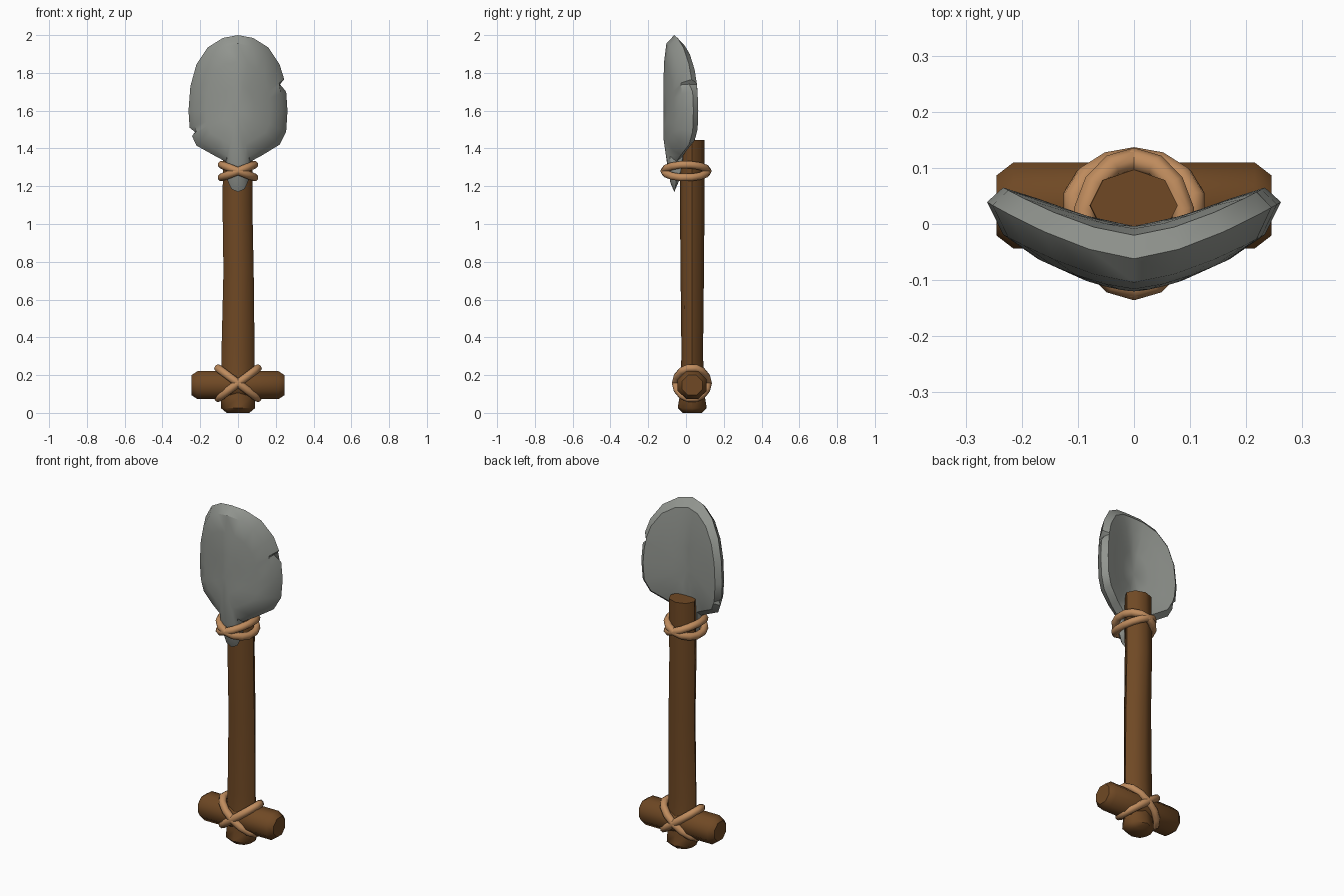
import bpy, bmesh
from math import sin, cos, pi, radians
from mathutils import Vector, Matrix

if "Cube" in bpy.data.objects:
    bpy.data.objects.remove(bpy.data.objects["Cube"])


def material(name, rgb):
    m = bpy.data.materials.new(name)
    m.diffuse_color = (*rgb, 1)
    m.use_nodes = True
    m.node_tree.nodes["Principled BSDF"].inputs["Base Color"].default_value = m.diffuse_color
    return m


WOOD = material("brown wood", (0.16, 0.066, 0.018))
STONE = material("grey stone", (0.29, 0.305, 0.28))
ROPE = material("tan rope", (0.52, 0.26, 0.11))


def finish(bm, name, mat, angle=40):
    bmesh.ops.recalc_face_normals(bm, faces=bm.faces)
    me = bpy.data.meshes.new(name)
    bm.to_mesh(me)
    bm.free()
    me.materials.append(mat)
    ob = bpy.data.objects.new(name, me)
    bpy.context.collection.objects.link(ob)
    bpy.ops.object.select_all(action='DESELECT')
    ob.select_set(True)
    bpy.context.view_layer.objects.active = ob
    bpy.ops.object.shade_smooth_by_angle(angle=radians(angle))
    return ob


def bridge(bm, a, b):
    n = len(a)
    for i in range(n):
        bm.faces.new((a[i], a[(i + 1) % n], b[(i + 1) % n], b[i]))


def log(name, stations, rot=Matrix(), origin=(0, 0, 0), turn=0.0):
    """Eight-sided log along z; stations are (z, centre x, radius x, radius y)."""
    bm = bmesh.new()
    rings = []
    for z, cx, rx, ry in stations:
        rings.append([bm.verts.new(rot @ Vector((
            cx + rx * cos(turn + i * pi / 4), ry * sin(turn + i * pi / 4), z))
            + Vector(origin)) for i in range(8)])
    for a, b in zip(rings, rings[1:]):
        bridge(bm, a, b)
    bm.faces.new(rings[0])
    bm.faces.new(rings[-1])
    return finish(bm, name, WOOD, 50)


def rope_ring(name, centre, long_r, y_r, tilt, tube=0.021, n=14, k=8):
    """Elliptical rope loop tilted about the y axis."""
    bm = bmesh.new()
    rot = Matrix.Rotation(tilt, 3, 'Y')
    rings = []
    for i in range(n):
        t = 2 * pi * i / n + pi / 2
        p = Vector((long_r * cos(t), y_r * sin(t), 0))
        out = Vector((y_r * cos(t), long_r * sin(t), 0)).normalized()
        rings.append([bm.verts.new(rot @ (
            p + tube * (out * cos(2 * pi * j / k) + Vector((0, 0, sin(2 * pi * j / k)))))
            + Vector(centre)) for j in range(k)])
    for i in range(n):
        bridge(bm, rings[i], rings[(i + 1) % n])
    return finish(bm, name, ROPE, 60)


# Handle and cross grip
log("handle", [(0.0, 0, 0.06, 0.05), (0.025, 0, 0.09, 0.077), (0.08, 0, 0.09, 0.068),
               (0.3, 0, 0.088, 0.057), (0.75, 0.003, 0.08, 0.062),
               (1.1, -0.003, 0.079, 0.065), (1.445, 0, 0.078, 0.064)],
    origin=(0, 0.033, 0))
log("cross_grip", [(-0.245, 0, 0.058, 0.058), (-0.215, 0, 0.08, 0.083),
                   (0.215, 0, 0.08, 0.083), (0.245, 0, 0.058, 0.058)],
    rot=Matrix.Rotation(pi / 2, 3, 'Y'), origin=(0, 0.033, 0.147), turn=pi / 8)

# Rope lashings, each a crossed pair of loops
for side, s in (("left", 1), ("right", -1)):
    rope_ring("upper_lashing_" + side, (0, 0, 1.28), 0.096, 0.115, s * radians(21))
    rope_ring("lower_lashing_" + side, (0, 0.031, 0.157), 0.136, 0.085, s * radians(37))

# Stone blade: chipped outline, curved across x, bevelled on both faces
outline = [(0, 2.0), (0.08, 1.985), (0.16, 1.935), (0.22, 1.845), (0.245, 1.765),
           (0.222, 1.74), (0.255, 1.70), (0.262, 1.6), (0.255, 1.49), (0.22, 1.42),
           (0.13, 1.365), (0.065, 1.33), (0.06, 1.24), (0.035, 1.185), (0, 1.17),
           (-0.035, 1.185), (-0.06, 1.24), (-0.065, 1.33), (-0.13, 1.365),
           (-0.22, 1.415), (-0.243, 1.465), (-0.228, 1.487), (-0.256, 1.51),
           (-0.262, 1.6), (-0.252, 1.73), (-0.22, 1.845), (-0.16, 1.935), (-0.08, 1.985)]
chips = {5: 1.11, 21: 1.09}
CZ = 1.6


def blade_point(x, z, t):
    thin = min(1, max(0.45, 0.45 + 0.55 * (z - 1.2) / 0.25))
    return (x, -0.062 + 0.1 * (abs(x) / 0.26) ** 1.5 + t * thin, z)


bm = bmesh.new()
rim = [bm.verts.new(blade_point(x, z, 0)) for x, z in outline]
for side in (-1, 1):
    prev = rim
    for s, t in ((0.89, 0.042), (0.65, 0.054), (0.33, 0.058)):
        ring = []
        for i, (x, z) in enumerate(outline):
            f = s * chips.get(i, 1)
            ring.append(bm.verts.new(blade_point(x * f, CZ + (z - CZ) * f, side * t)))
        bridge(bm, prev, ring)
        prev = ring
    mid = bm.verts.new(blade_point(0, CZ, side * 0.058))
    for i in range(len(prev)):
        bm.faces.new((prev[i], prev[(i + 1) % len(prev)], mid))
finish(bm, "stone_blade", STONE, 35)
